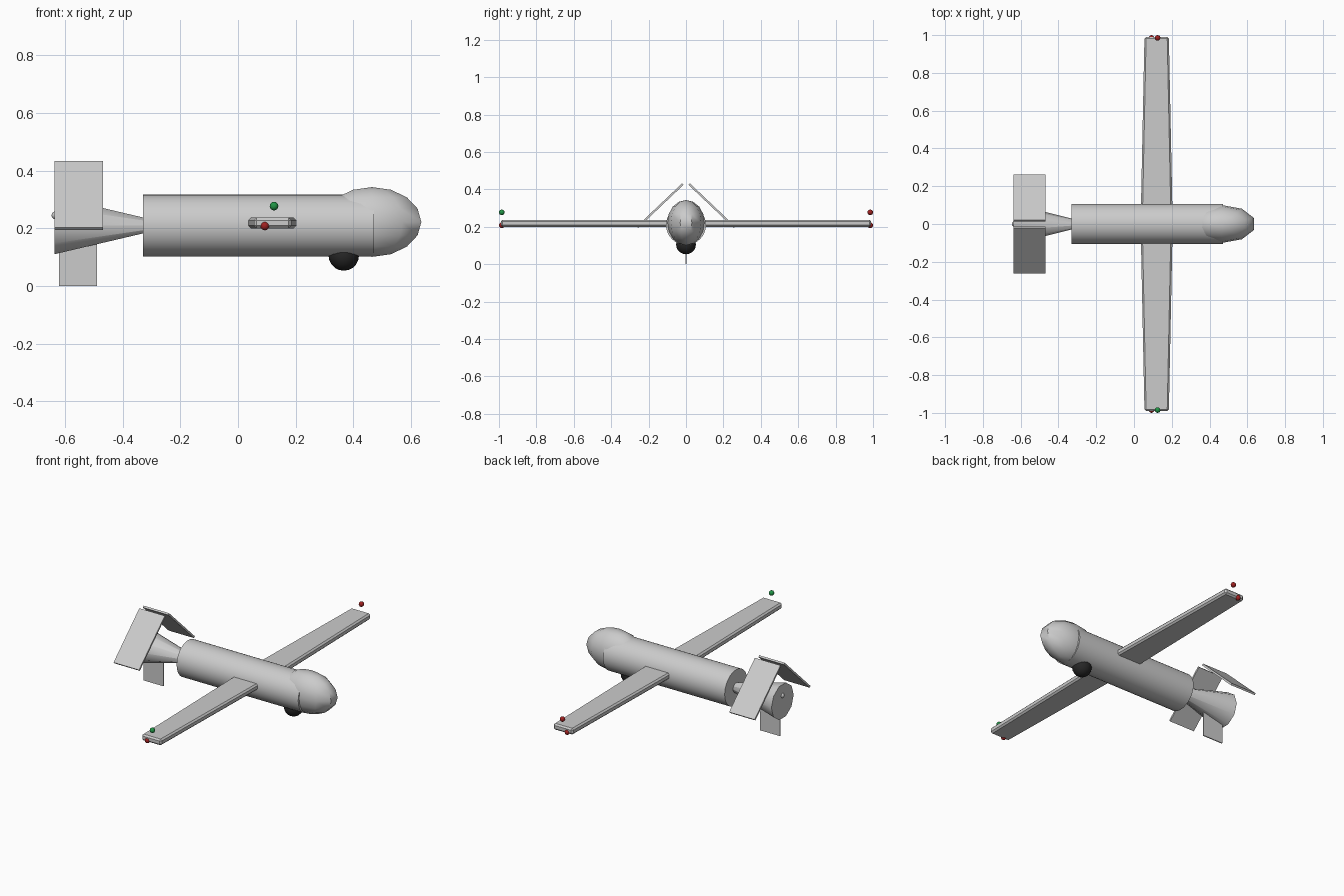
import bpy
import bmesh
import math
from mathutils import Matrix

if "Cube" in bpy.data.objects:
    bpy.data.objects.remove(bpy.data.objects["Cube"], do_unlink=True)


def material(name, colour):
    m = bpy.data.materials.new(name)
    m.use_nodes = True
    rgba = (*colour, 1)
    m.diffuse_color = rgba
    node = next(n for n in m.node_tree.nodes if n.type == 'BSDF_PRINCIPLED')
    node.inputs["Base Color"].default_value = rgba
    return m


grey = material("airframe_grey", (0.6, 0.6, 0.6))
black = material("camera_black", (0.02, 0.02, 0.02))
red = material("light_red", (0.35, 0.015, 0.015))
green = material("light_green", (0.015, 0.3, 0.06))


def finish(name, mat, smooth=True):
    """Name the active object, apply its scale and shade it."""
    ob = bpy.context.object
    ob.name = ob.data.name = name
    ob.data.materials.append(mat)
    bpy.ops.object.transform_apply(location=False, rotation=False, scale=True)
    if smooth:
        bpy.ops.object.shade_smooth_by_angle(angle=math.radians(50))
    return ob


def ball(name, mat, loc, radii, segments=12, rings=8):
    bpy.ops.mesh.primitive_uv_sphere_add(segments=segments, ring_count=rings,
                                         radius=1, location=loc)
    bpy.context.object.scale = radii
    return finish(name, mat)


def tube(name, mat, x0, x1, r0, r1, z, sides):
    """Cylinder or cone running along x."""
    bpy.ops.mesh.primitive_cone_add(vertices=sides, radius1=r0, radius2=r1,
                                    depth=x1 - x0, location=((x0 + x1) / 2, 0, z),
                                    rotation=(0, math.pi / 2, 0))
    return finish(name, mat)


def box(name, mat, loc, size, tilt=0):
    bpy.ops.mesh.primitive_cube_add(size=1, location=loc, rotation=(tilt, 0, 0))
    bpy.context.object.scale = size
    return finish(name, mat, smooth=False)


# Body: barrel, bulbous nose, flared tail cone and its end light
tube("fuselage", grey, -0.33, 0.472, 0.107, 0.107, 0.21, 32)
ball("nose", grey, (0.465, 0, 0.222), (0.18, 0.1, 0.121), 10, 8)
tube("tail_cone", grey, -0.637, -0.22, 0.105, 0.002, 0.21, 10)
ball("tail_light", grey, (-0.633, 0, 0.245), (0.014,) * 3)
ball("camera_ball", black, (0.367, 0, 0.106), (0.053,) * 3, 16, 10)

# Lower fin
box("lower_fin", grey, (-0.555, 0, 0.1), (0.132, 0.006, 0.2))

# Wings, roof-shaped tail panels and wing tip lights on both sides
for side, label, tip_colour in ((1, "left", red), (-1, "right", green)):
    wing = box(label + "_wing", grey, (0.12, side * 0.495, 0.2185), (0.17, 0.99, 0.037))
    for v in wing.data.vertices:
        if v.co.y * side > 0:
            v.co.x *= 0.76
    bevel = wing.modifiers.new("edge_bevel", 'BEVEL')
    bevel.width = 0.009
    bevel.segments = 1

    box(label + "_tail_panel", grey, (-0.553, side * 0.138, 0.3135),
        (0.168, 0.335, 0.011), tilt=-side * math.radians(43.5))

    ball(label + "_upper_light", tip_colour, (0.125, side * 0.985, 0.277), (0.015,) * 3)
    ball(label + "_lower_light", red, (0.093, side * 0.985, 0.208), (0.015,) * 3)
